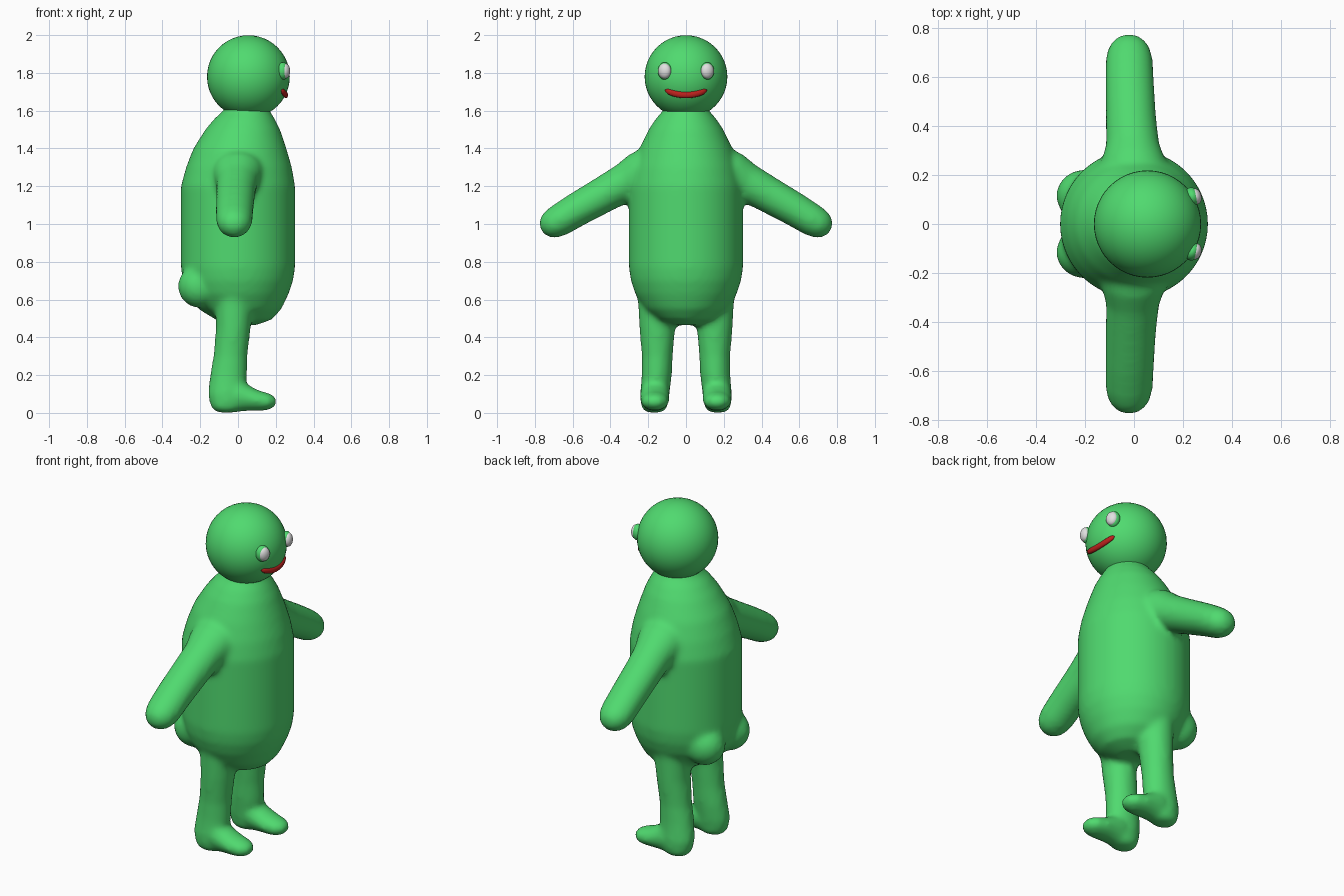
import bpy, bmesh, math
from mathutils import Vector, Matrix

cube = bpy.data.objects.get("Cube")
if cube:
    bpy.data.objects.remove(cube, do_unlink=True)


def material(name, rgb):
    m = bpy.data.materials.new(name)
    m.use_nodes = True
    m.diffuse_color = (*rgb, 1)
    m.node_tree.nodes["Principled BSDF"].inputs["Base Color"].default_value = (*rgb, 1)
    return m


green = material("green skin", (0.08, 0.7, 0.16))
white = material("eye white", (0.75, 0.75, 0.75))
red = material("mouth red", (0.5, 0.015, 0.012))

X, Y, Z = Vector((1, 0, 0)), Vector((0, 1, 0)), Vector((0, 0, 1))


def loft(bm, rings, u, v, n=32):
    """Skin elliptical rings given as (centre, radius along u, radius along v)."""
    loops = []
    for c, ru, rv in rings:
        loops.append([bm.verts.new(Vector(c) + u * ru * math.cos(a) + v * rv * math.sin(a))
                      for a in (2 * math.pi * i / n for i in range(n))])
    faces = [bm.faces.new(loops[0]), bm.faces.new(loops[-1])]
    for a, b in zip(loops, loops[1:]):
        for i in range(n):
            j = (i + 1) % n
            faces.append(bm.faces.new((a[i], a[j], b[j], b[i])))
    bmesh.ops.recalc_face_normals(bm, faces=faces)


def ball(bm, centre, size, turn=0):
    m = (Matrix.Translation(centre) @ Matrix.Rotation(turn, 4, "Z")
         @ Matrix.Diagonal((*size, 1)))
    bmesh.ops.create_uvsphere(bm, u_segments=48, v_segments=24, radius=1, matrix=m)


def finish(bm, name, mat):
    me = bpy.data.meshes.new(name)
    for f in bm.faces:
        f.smooth = True
    bm.to_mesh(me)
    bm.free()
    me.materials.append(mat)
    ob = bpy.data.objects.new(name, me)
    bpy.context.collection.objects.link(ob)
    return ob


# Torso: round profile whose neck leans forward (height, centre x, radius)
bm = bmesh.new()
torso = [(.465, .03, .07), (.495, .03, .15), (.55, .01, .22), (.63, 0, .268),
         (.7, 0, .292), (.77, 0, .302), (1.2, 0, .302), (1.3, .005, .28),
         (1.4, .01, .246), (1.5, .025, .198), (1.56, .035, .158),
         (1.6, .045, .122), (1.68, .05, .09)]
loft(bm, [((x, 0, z), r, r) for z, x, r in torso], X, Y, 64)

for s in (1, -1):
    # Arm: flared at the shoulder, round at the hand
    across = Vector((0, .5 * s, .866))
    arm = [(0, .1, 1.32, .14, .13), (0, .24, 1.265, .135, .12),
           (-.005, .32, 1.22, .11, .104), (-.012, .42, 1.165, .104, .097),
           (-.018, .58, 1.075, .1, .09), (-.02, .67, 1.02, .097, .086),
           (-.02, .715, .995, .086, .077), (-.02, .745, .978, .064, .058),
           (-.02, .765, .967, .028, .025)]
    loft(bm, [((x, y * s, z), a, b) for x, y, z, a, b in arm], X, across)

    # Leg: upright tube down to the ankle
    leg = [(.7, -.01, .15, .12, .12), (.58, -.02, .152, .1, .102), (.45, -.025, .152, .092, .095),
           (.3, -.04, .152, .09, .082), (.2, -.05, .155, .098, .08),
           (.1, -.06, .165, .1, .078), (.03, -.06, .168, .085, .07), (.002, -.06, .168, .055, .045)]
    loft(bm, [((x, y * s, z), a, b) for z, x, y, a, b in leg], X, Y)

    # Foot: tapers forward to a rounded toe
    foot = [(-.14, .09, .05, .06), (-.08, .1, .07, .1), (0, .095, .078, .09),
            (.05, .08, .077, .07), (.11, .065, .076, .054), (.16, .06, .068, .046),
            (.19, .06, .045, .032), (.205, .06, .02, .015)]
    loft(bm, [((x, .165 * s, z), a, b) for x, z, a, b in foot], Y, Z)

    # Buttock
    ball(bm, (-.2, .115 * s, .67), (.118, .108, .115))

body = finish(bm, "body", green)
mod = body.modifiers.new("blend parts", "REMESH")
mod.mode = "VOXEL"
mod.voxel_size = .015
mod.use_smooth_shade = True
mod = body.modifiers.new("soften joins", "SMOOTH")
mod.factor = .5
mod.iterations = 10

# Head
head_centre, head_r = Vector((.055, 0, 1.78)), .219
bm = bmesh.new()
ball(bm, head_centre, (head_r,) * 3)
finish(bm, "head", green)

# Eyes: white ovals in low green sockets
for s, side in ((1, "left"), (-1, "right")):
    turn = s * math.radians(20)
    bm = bmesh.new()
    ball(bm, (.238, .112 * s, 1.81), (.03, .038, .046), turn)
    finish(bm, side + "_eye_socket", green)
    bm = bmesh.new()
    ball(bm, (.25, .113 * s, 1.81), (.025, .034, .04), turn)
    finish(bm, side + "_eye", white)

# Mouth: smiling tube following the head surface
bm = bmesh.new()
rings = []
steps = 24
for i in range(steps + 1):
    t = 2 * i / steps - 1
    y, z = .11 * t, 1.683 + .024 * t ** 2
    x = head_centre.x + math.sqrt(head_r ** 2 - y * y - (z - head_centre.z) ** 2)
    r = .004 + .013 * math.sqrt(max(0, 1 - t ** 6))
    rings.append(((x + .002, y, z), .012 * r / .017, r))
loft(bm, rings, X, Z, 16)
finish(bm, "mouth", red)
